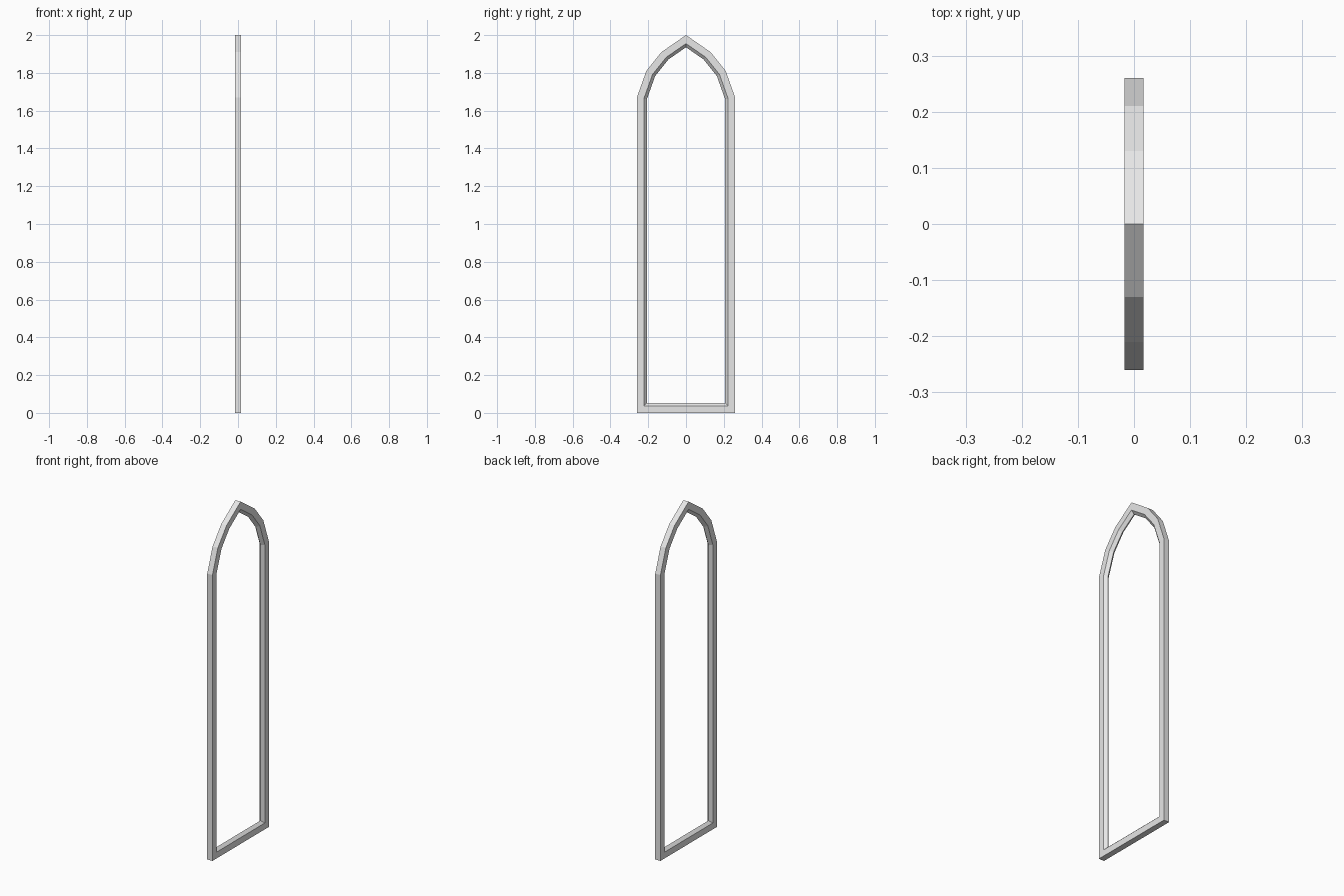
import bpy, bmesh
from mathutils import Vector

cube = bpy.data.objects.get("Cube")
if cube:
    bpy.data.objects.remove(cube)

HALF_DEPTH = 0.017
FACE_WIDTH = 0.037    # flat border width
TOTAL_WIDTH = 0.053   # border plus the inner bevel

# Pointed arch outline (y, z), one side mirrored to the other
side = [(0.26, 0), (0.26, 1.67), (0.21, 1.81), (0.13, 1.91)]
outline = [Vector(p) for p in side + [(0, 2)] + [(-y, z) for y, z in reversed(side)]]


def inset(points, dist):
    """Move a counter-clockwise outline inward with mitred corners."""
    result = []
    for i, p in enumerate(points):
        a = (p - points[i - 1]).normalized()
        b = (points[(i + 1) % len(points)] - p).normalized()
        na, nb = Vector((-a.y, a.x)), Vector((-b.y, b.x))
        result.append(p + (na + nb) * dist / (1 + na.dot(nb)))
    return result


grey = bpy.data.materials.new("light_grey")
grey.use_nodes = True
colour = (0.8, 0.8, 0.8, 1)
grey.diffuse_color = colour
grey.node_tree.nodes["Principled BSDF"].inputs["Base Color"].default_value = colour

# Frame section: outer wall, flat borders and a ridge pointing into the opening
section = [(-HALF_DEPTH, 0), (HALF_DEPTH, 0), (HALF_DEPTH, FACE_WIDTH),
           (0, TOTAL_WIDTH), (-HALF_DEPTH, FACE_WIDTH)]
reversed_strips = {2, 4}

bm = bmesh.new()
rings = [[bm.verts.new((x, p.x, p.y)) for p in inset(outline, d)] for x, d in section]
for s, ring in enumerate(rings):
    following = rings[(s + 1) % len(rings)]
    for i in range(len(ring)):
        j = (i + 1) % len(ring)
        quad = [ring[i], ring[j], following[j], following[i]]
        # The outline runs counter-clockwise seen from +x
        if s not in reversed_strips:
            bm.faces.new(quad)
        else:
            bm.faces.new(quad[::-1])

mesh = bpy.data.meshes.new("arched_window_frame")
bm.to_mesh(mesh)
bm.free()
mesh.materials.append(grey)
frame = bpy.data.objects.new("arched_window_frame", mesh)
bpy.context.collection.objects.link(frame)
